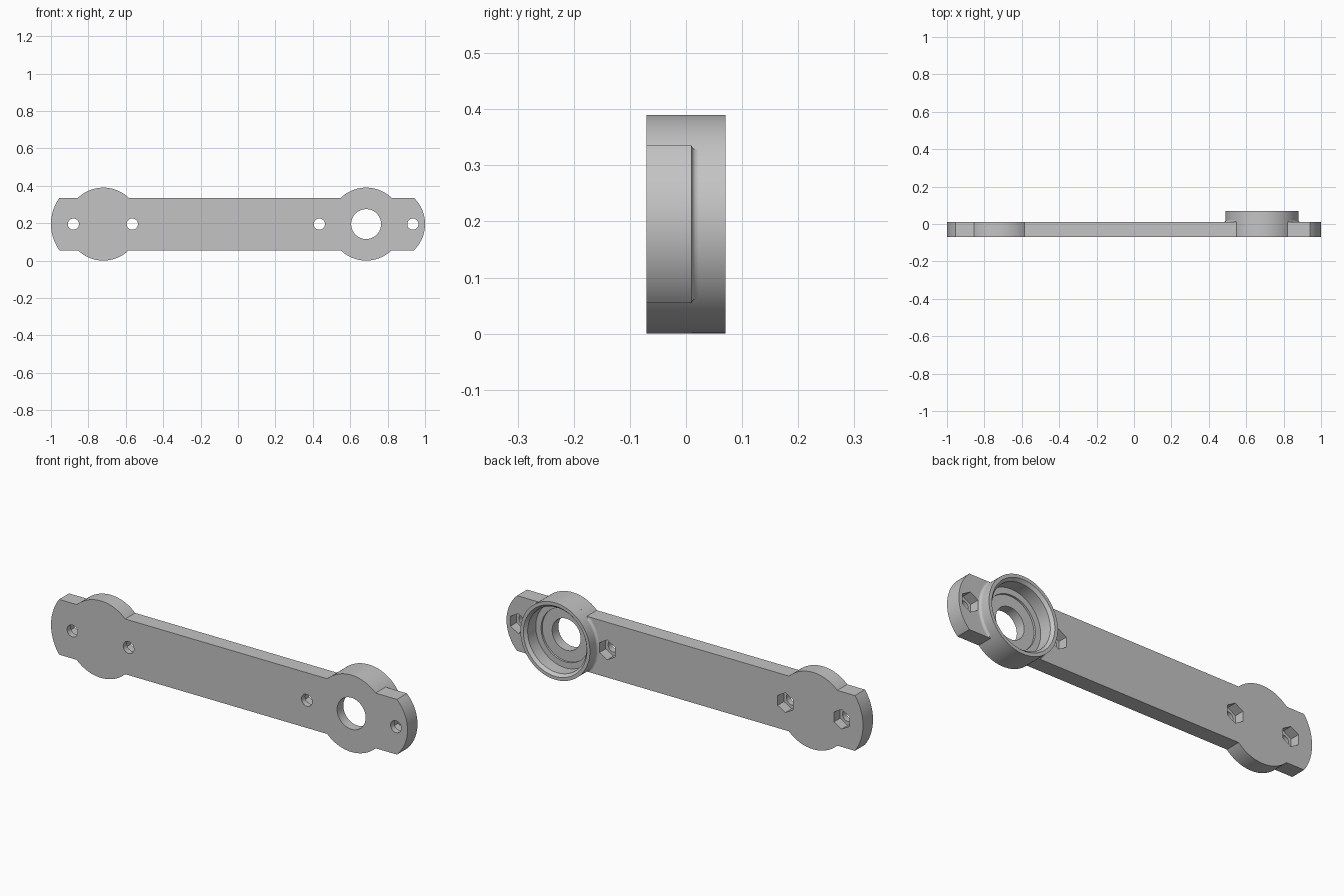
import bpy, bmesh
from math import sin, cos, asin, pi, radians

if "Cube" in bpy.data.objects:
    bpy.data.objects.remove(bpy.data.objects["Cube"], do_unlink=True)

MID = 0.195                       # height of the long axis
HALF = 0.14                       # half width of the bar
DISC = 0.195                      # radius of the round lobes
FRONT, BACK, RIM = -0.07, 0.01, 0.07
LEFT_X, RIGHT_X = -0.72, 0.685    # lobe centres
SCREWS = (-0.88, -0.565, 0.435, 0.935)

grey = bpy.data.materials.new("plain grey")
grey.use_nodes = True
colour = (0.55, 0.55, 0.55, 1)
grey.diffuse_color = colour
grey.node_tree.nodes["Principled BSDF"].inputs["Base Color"].default_value = colour


def make(name, bm):
    bmesh.ops.recalc_face_normals(bm, faces=bm.faces)
    mesh = bpy.data.meshes.new(name)
    bm.to_mesh(mesh)
    bm.free()
    mesh.materials.append(grey)
    obj = bpy.data.objects.new(name, mesh)
    bpy.context.collection.objects.link(obj)
    return obj


def prism(bm, points, y0, y1):
    """Solid with the given x-z outline between two depths."""
    a = [bm.verts.new((x, y0, z)) for x, z in points]
    b = [bm.verts.new((x, y1, z)) for x, z in points]
    bm.faces.new(a)
    bm.faces.new(b[::-1])
    for i in range(len(a)):
        j = (i + 1) % len(a)
        bm.faces.new((a[i], a[j], b[j], b[i]))


def arc(cx, r, start, end, n):
    return [(cx + r * cos(start + (end - start) * i / n),
             MID + r * sin(start + (end - start) * i / n)) for i in range(n + 1)]


def lathe(bm, cx, profile, start=0, end=2 * pi, n=96):
    """Sweep (radius, y) points round the y direction."""
    rows = [[bm.verts.new((x, y, z)) for x, z in arc(cx, r, start, end, n)]
            for r, y in profile]
    for a, b in zip(rows, rows[1:]):
        for i in range(n):
            bm.faces.new((a[i], a[i + 1], b[i + 1], b[i]))
    return rows


def cut(target, cutter):
    mod = target.modifiers.new("cut", "BOOLEAN")
    mod.operation = "DIFFERENCE"
    mod.solver = "EXACT"
    mod.object = cutter
    cutter.hide_render = True
    bpy.context.view_layer.objects.active = target
    bpy.ops.object.modifier_apply(modifier=mod.name)
    bpy.data.objects.remove(cutter, do_unlink=True)


# Bar with rounded ends and two lobes: upper outline, then its mirror
lobe = asin(HALF / DISC)
r_right, r_left = 0.195, 0.24
upper = arc(1 - r_right, r_right, 0, asin(HALF / r_right), 14)
upper += arc(RIGHT_X, DISC, lobe, pi - lobe, 32)
upper += arc(LEFT_X, DISC, lobe, pi - lobe, 32)
upper += arc(r_left - 1, r_left, pi - asin(HALF / r_left), pi, 14)
lower = [(x, 2 * MID - z) for x, z in upper[-2:0:-1]]
bm = bmesh.new()
prism(bm, upper + lower, FRONT, BACK)
bar = make("bar", bm)

# Stepped bearing seat through the right lobe
bm = bmesh.new()
rows = lathe(bm, RIGHT_X, [(0.08, -0.1), (0.08, -0.02), (0.135, -0.02),
                           (0.135, -0.01), (0.165, -0.01), (0.165, 0.1)])
bm.faces.new(rows[0][:-1])
bm.faces.new(rows[-1][:-1])
bmesh.ops.remove_doubles(bm, verts=bm.verts, dist=1e-5)
cut(bar, make("seat_cutter", bm))

# Round screw holes and hexagonal nut pockets
for name, radius, sides, y0 in (("hole_cutter", 0.03, 32, -0.1),
                                ("pocket_cutter", 0.05, 6, -0.04)):
    bm = bmesh.new()
    for x in SCREWS:
        prism(bm, arc(x, radius, pi / 2, 2.5 * pi, sides)[:-1], y0, 0.1)
    cut(bar, make(name, bm))

# Raised bearing collar with a chamfered mouth
bm = bmesh.new()
lathe(bm, RIGHT_X, [(DISC, BACK), (DISC, RIM), (0.178, RIM), (0.165, 0.055),
                    (0.165, BACK), (DISC, BACK)])
bmesh.ops.remove_doubles(bm, verts=bm.verts, dist=1e-5)
collar = make("bearing_collar", bm)

# Small fillets where the collar meets the bar
bm = bmesh.new()
size = 0.011
curve = [(DISC + size * (1 - sin(t * pi / 8)), BACK + size * (1 - cos(t * pi / 8)))
         for t in range(5)]
sweep = asin(HALF / (DISC + size))
for turn in (0, pi):
    lathe(bm, RIGHT_X, curve + [(DISC, BACK), curve[0]], turn - sweep, turn + sweep, 24)
bmesh.ops.remove_doubles(bm, verts=bm.verts, dist=1e-5)
bmesh.ops.holes_fill(bm, edges=bm.edges)
fillet = make("collar_fillet", bm)

# Smooth curved walls, keep edges crisp
for obj in (bar, collar, fillet):
    bpy.ops.object.select_all(action="DESELECT")
    obj.select_set(True)
    bpy.context.view_layer.objects.active = obj
    bpy.ops.object.shade_smooth_by_angle(angle=radians(28))
